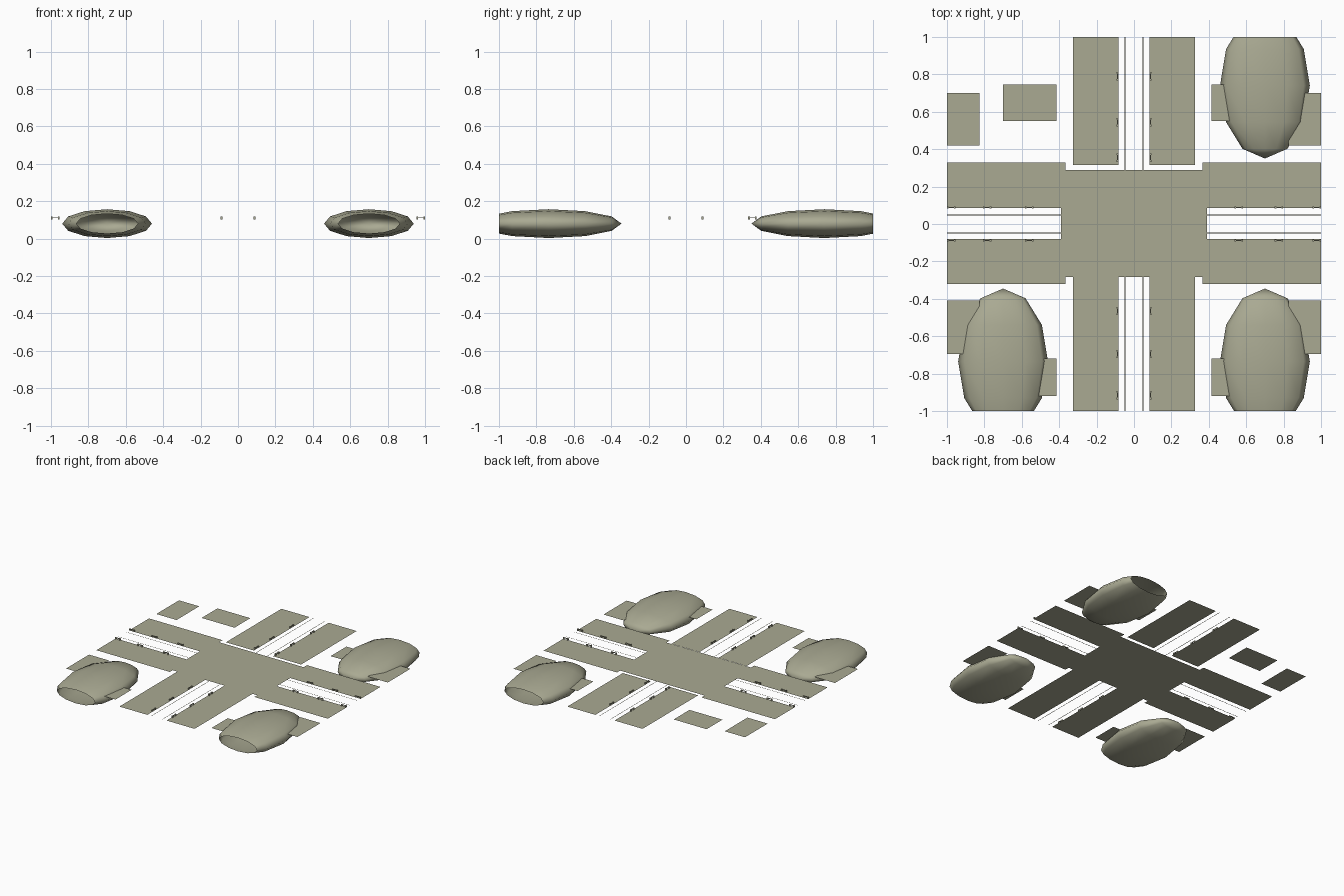
import bpy, bmesh, math
from mathutils import Matrix

if "Cube" in bpy.data.objects:
    bpy.data.objects.remove(bpy.data.objects["Cube"])

PLANE_Z = 0.103

mat = bpy.data.materials.new("olive_grey")
mat.diffuse_color = (0.40, 0.40, 0.29, 1)
mat.use_nodes = True
mat.node_tree.nodes["Principled BSDF"].inputs["Base Color"].default_value = mat.diffuse_color


def finish(name, bm, smooth=False):
    me = bpy.data.meshes.new(name)
    bm.to_mesh(me)
    bm.free()
    me.materials.append(mat)
    for p in me.polygons:
        p.use_smooth = smooth
    ob = bpy.data.objects.new(name, me)
    bpy.context.collection.objects.link(ob)
    return ob


def slab(name, x0, x1, y0, y1, z=PLANE_Z):
    bm = bmesh.new()
    bm.faces.new([bm.verts.new((x, y, z)) for x, y in
                  ((x0, y0), (x1, y0), (x1, y1), (x0, y1))])
    return finish(name, bm)


def box(bm, cx, cy, cz, sx, sy, sz):
    m = Matrix.Translation((cx, cy, cz)) @ Matrix.Diagonal((sx, sy, sz, 1))
    bmesh.ops.create_cube(bm, size=1, matrix=m)


# Crossing and the paved strips along each road arm
slab("crossing", -0.39, 0.39, -0.283, 0.29, PLANE_Z - 0.001)
for s, side in ((-1, "west"), (1, "east")):
    x0, x1 = sorted((s * 0.365, s))
    slab(side + "_arm_back_strip", x0, x1, 0.085, 0.33)
    slab(side + "_arm_front_strip", x0, x1, -0.32, -0.08)
    x0, x1 = sorted((s * 0.083, s * 0.325))
    slab("back_arm_%s_strip" % side, x0, x1, 0.315, 1)
    slab("front_arm_%s_strip" % side, x0, x1, -1, -0.283)

    # Small ground plots in the corners
    x0, x1 = sorted((s * 0.825, s))
    slab("outer_plot_back_" + side, x0, x1, 0.42, 0.70)
    slab("outer_plot_front_" + side, x0, x1, -0.695, -0.41)
    x0, x1 = sorted((s * 0.415, s * 0.70))
    slab("inner_plot_back_" + side, x0, x1, 0.55, 0.745)
    slab("inner_plot_front_" + side, x0, x1, -0.92, -0.72)


# Thin kerb lines that turn the corner in each quadrant
def kerb(name, sx, sy, c=0.046, r=0.03, w=0.004):
    rows = []
    for d in (0, w):
        pts = [(c + d, 1)]
        rad = r - d
        for i in range(7):
            a = math.pi + i * math.pi / 12
            pts.append((c + r + rad * math.cos(a), c + r + rad * math.sin(a)))
        pts.append((1, c + d))
        rows.append(pts)
    bm = bmesh.new()
    vs = [[bm.verts.new((sx * x, sy * y, PLANE_Z + 0.001)) for x, y in row] for row in rows]
    for i in range(len(vs[0]) - 1):
        bm.faces.new((vs[0][i], vs[0][i + 1], vs[1][i + 1], vs[1][i]))
    bmesh.ops.recalc_face_normals(bm, faces=bm.faces)
    for f in bm.faces:
        f.normal_update()
        if f.normal.z < 0:
            f.normal_flip()
    finish(name, bm)


for sx in (-1, 1):
    for sy in (-1, 1):
        kerb("kerb_line", sx, sy)


# Tiny street benches beside the roads: two ends and a thin seat
def bench(x, y, along_y):
    bm = bmesh.new()
    for e in (-0.018, 0.018):
        box(bm, e, 0, PLANE_Z + 0.007, 0.009, 0.009, 0.014)
    box(bm, 0, 0, PLANE_Z + 0.011, 0.036, 0.006, 0.004)
    m = Matrix.Translation((x, y, 0))
    if along_y:
        m = m @ Matrix.Rotation(math.pi / 2, 4, 'Z')
    bmesh.ops.transform(bm, matrix=m, verts=bm.verts)
    finish("bench", bm)


for s in (-1, 1):
    for t in (0.355, 0.545, 0.79, -0.465, -0.695, -0.915):
        bench(s * 0.088, t, True)
    for t in (-0.977, -0.785, -0.56, 0.56, 0.775, 0.977):
        bench(t, s * 0.088, False)


# Low flattened domes, cut open at the edge of the model
def pod(name, x, y, ry):
    bm = bmesh.new()
    m = (Matrix.Translation((x, y, 0.08)) @ Matrix.Diagonal((0.24, ry, 0.077, 1))
         @ Matrix.Rotation(math.pi / 2, 4, 'X'))
    bmesh.ops.create_uvsphere(bm, u_segments=12, v_segments=6, radius=1, matrix=m)
    s = 1 if y > 0 else -1
    bmesh.ops.bisect_plane(bm, geom=bm.verts[:] + bm.edges[:] + bm.faces[:],
                           plane_co=(0, s, 0), plane_no=(0, s, 0), clear_outer=True)
    finish(name, bm, True)


pod("pod_back_east", 0.70, 0.74, 0.39)
pod("pod_front_east", 0.70, -0.735, 0.39)
pod("pod_front_west", -0.70, -0.735, 0.39)
